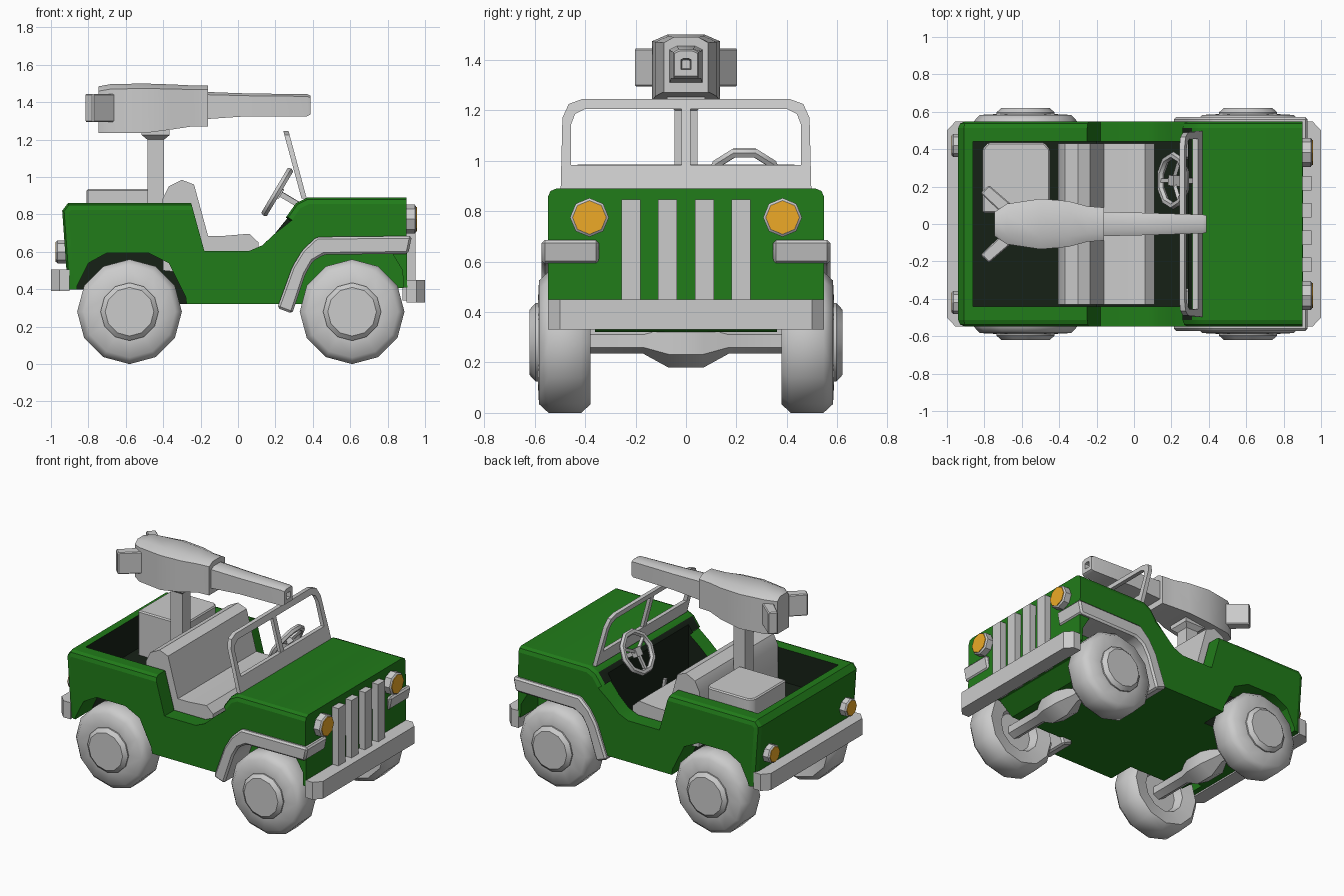
import bpy, bmesh, math
from mathutils import Vector

if "Cube" in bpy.data.objects:
    bpy.data.objects.remove(bpy.data.objects["Cube"])


def material(name, rgb):
    m = bpy.data.materials.new(name)
    m.diffuse_color = (*rgb, 1)
    m.use_nodes = True
    m.node_tree.nodes["Principled BSDF"].inputs["Base Color"].default_value = m.diffuse_color
    return m


GREEN = material("green_paint", (0.015, 0.2, 0.01))
DARK = material("dark_interior", (0.008, 0.015, 0.008))
ORANGE = material("orange_lens", (0.85, 0.4, 0.02))


def smooth(ob, angle):
    bpy.ops.object.select_all(action='DESELECT')
    ob.select_set(True)
    bpy.context.view_layer.objects.active = ob
    bpy.ops.object.shade_smooth_by_angle(angle=math.radians(angle))


def rings(name, loops, mat=None, closed=False, angle=32, bevel=0):
    """Skin a list of equal-length point loops; cap the ends unless closed."""
    bm = bmesh.new()
    vs = [[bm.verts.new(p) for p in loop] for loop in loops]
    n = len(vs[0])
    pairs = list(zip(vs, vs[1:])) + ([(vs[-1], vs[0])] if closed else [])
    for a, b in pairs:
        for i in range(n):
            j = (i + 1) % n
            bm.faces.new((a[i], a[j], b[j], b[i]))
    if not closed:
        bm.faces.new(vs[0])
        bm.faces.new(vs[-1])
    bmesh.ops.recalc_face_normals(bm, faces=bm.faces)
    if bevel:
        bmesh.ops.bevel(bm, geom=bm.edges[:], offset=bevel, segments=1,
                        affect='EDGES', clamp_overlap=True)
    me = bpy.data.meshes.new(name)
    bm.to_mesh(me)
    bm.free()
    ob = bpy.data.objects.new(name, me)
    bpy.context.collection.objects.link(ob)
    if mat:
        me.materials.append(mat)
    smooth(ob, angle)
    return ob


def prism(name, pts, y0, y1, **kw):
    """Side profile (x, z) extruded along y."""
    return rings(name, [[(x, y, z) for x, z in pts] for y in (y0, y1)], **kw)


def slab(name, pts, z0, z1, **kw):
    """Plan outline (x, y) extruded along z."""
    return rings(name, [[(x, y, z) for x, y in pts] for z in (z0, z1)], **kw)


def box(name, x0, x1, y0, y1, z0, z1, **kw):
    return slab(name, [(x0, y0), (x1, y0), (x1, y1), (x0, y1)], z0, z1, **kw)


def lathe(name, c, axis, prof, n, **kw):
    """Profile of (distance, radius) turned round the x or y axis."""
    loops = []
    for d, r in prof:
        loop = []
        for i in range(n):
            t = math.tau * i / n
            u, w = r * math.sin(t), r * math.cos(t)
            off = (d, u, w) if axis == 'x' else (u, d, w)
            loop.append(Vector(c) + Vector(off))
        loops.append(loop)
    return rings(name, loops, **kw)


def cut(ob, cutter):
    mod = ob.modifiers.new("cut", 'BOOLEAN')
    mod.operation, mod.object, mod.solver = 'DIFFERENCE', cutter, 'EXACT'
    bpy.context.view_layer.objects.active = ob
    bpy.ops.object.modifier_apply(modifier=mod.name)
    bpy.data.objects.remove(cutter)


# Body: side profile with softened shoulders
outline = [(-.91, .40), (-.94, .82), (-.91, .86), (-.25, .86), (-.18, .605), (.06, .605),
           (.13, .635), (.2, .7), (.26, .79), (.31, .86), (.37, .89), (.9, .89),
           (.905, .41), (.8, .40), (.7, .32), (-.7, .32), (-.8, .40)]
body = prism("body", outline, -.548, .548, mat=GREEN)
bm = bmesh.new()
bm.from_mesh(body.data)
shoulder = []
for e in bm.edges:
    a, b = (v.co for v in e.verts)
    if a.y * b.y > 0 and max(a.z, b.z) > .8 and min(a.x, b.x) < .89 \
            and not (-.26 < min(a.x, b.x) < .25):
        shoulder.append(e)
bmesh.ops.bevel(bm, geom=shoulder, offset=.035, segments=2, profile=.5, affect='EDGES')
bm.to_mesh(body.data)
bm.free()

# Tub and wheel arches cut out of the body
cut(body, prism("tub_cutter", [(-.86, 1.2), (-.86, .63), (-.2, .63), (-.2, .42),
                               (.29, .42), (.29, 1.2)], -.44, .44))
for s in (-1, 1):
    cut(body, prism("arch_cutter", [(-.88, .2), (-.86, .42), (-.8, .54), (-.7, .595), (-.48, .595),
                                    (-.37, .54), (-.28, .36), (-.26, .2)], .36 * s, .7 * s))
    cut(body, prism("arch_cutter", [(.26, .2), (.32, .42), (.4, .57), (.45, .6), (.82, .6),
                                    (.88, .5), (.89, .2)], .36 * s, .7 * s))
body.data.materials.clear()
body.data.materials.append(GREEN)
body.data.materials.append(DARK)
for f in body.data.polygons:
    c = f.center
    f.material_index = int(abs(c.y) < .442 and -.862 < c.x < .292 and .41 < c.z < .85)
smooth(body, 35)

# Wheels and axles
for x, end in ((-.58, "rear"), (.61, "front")):
    for s, side in ((-1, "right"), (1, "left")):
        tyre = [(.45, .13), (.395, .15), (.378, .245), (.415, .28), (.545, .28), (.583, .245), (.588, .15)]
        hub = [(.56, .155), (.597, .155), (.62, .13)]
        lathe(f"{end}_{side}_tyre", (x, 0, .28), 'y', [(d * s, r) for d, r in tyre], 12, angle=55)
        lathe(f"{end}_{side}_hub", (x, 0, .28), 'y', [(d * s, r) for d, r in hub], 12)
    lathe(f"{end}_axle", (x, 0, .285), 'y', [(-.46, .05), (-.17, .05), (-.07, .105),
                                            (.07, .105), (.17, .05), (.46, .05)], 6)

# Front fenders
for s in (-1, 1):
    prism("front_fender", [(.21, .30), (.29, .52), (.345, .61), (.42, .68), (.93, .685), (.91, .59),
                           (.46, .585), (.4, .55), (.36, .48), (.29, .27)], .345 * s, .572 * s,
          bevel=.012)

# Bumpers
for s, z0, z1, name in ((1, .33, .45, "front_bumper"), (-1, .39, .505, "rear_bumper")):
    slab(name, [(.9 * s, -.548), (.955 * s, -.548), (s, -.5), (s, .5), (.955 * s, .548), (.9 * s, .548)],
         z0, z1)

# Grille bars
for y in (-.218, -.073, .073, .218):
    box("grille_bar", .88, .948, y - .038, y + .038, .34, .847)

# Lights: grey rim with an orange lens
for s in (-1, 1):
    for name, x, y, z, r, d in (("headlight", .89, .383, .775, .077, 1),
                                ("tail_light", -.91, .42, .60, .062, -1)):
        lathe(name + "_rim", (x, y * s, z), 'x', [(0, r), (.055 * d, r), (.063 * d, r * .87)], 8)
        lathe(name + "_lens", (x, y * s, z), 'x', [(.05 * d, r * .86), (.067 * d, r * .86)], 8, mat=ORANGE)

# Bench seat
prism("bench_seat", [(-.40, .5), (-.405, .88), (-.37, .95), (-.30, .985), (-.235, .96), (-.16, .685),
                     (-.08, .685), (.06, .697), (.11, .65), (.11, .45)], -.43, .43)

# Windscreen frame leaning back, with a centre post
half_outer = [(.497, .885), (.49, 1.17), (.465, 1.225), (.41, 1.245)]
half_inner = [(.455, .982), (.457, 1.14), (.44, 1.185), (.40, 1.205)]


def screen(half, off):
    pts = half + [(-y, z) for y, z in reversed(half)]
    return [(.355 - .27 * (z - .88) + off, y, z) for y, z in pts]


rings("windscreen_frame", [screen(half_outer, .014), screen(half_inner, .014),
                           screen(half_inner, -.014), screen(half_outer, -.014)], closed=True)
rings("windscreen_post", [screen([(.018, .95), (.018, 1.22)], o) for o in (-.012, .012)])

# Steering wheel: rim, hub, spokes and column
centre = Vector((.21, .232, .92))
normal = Vector((-.86, 0, .51)).normalized()
side = Vector((0, 1, 0))
up = normal.cross(side)


def rod(name, a, b, w):
    d = (b - a).normalized()
    p = d.orthogonal().normalized() * w
    q = d.cross(p)
    rings(name, [[e + p, e + q, e - p, e - q] for e in (a, b)])


bpy.ops.mesh.primitive_torus_add(major_segments=10, minor_segments=6, major_radius=.135, minor_radius=.02,
                                 location=centre, rotation=normal.to_track_quat('Z', 'Y').to_euler())
bpy.context.object.name = "steering_rim"
smooth(bpy.context.object, 40)
rod("steering_hub", centre - normal * .025, centre + normal * .015, .04)
for k in range(3):
    t = math.tau * k / 3 + math.pi / 2
    rod("steering_spoke", centre, centre + (side * math.cos(t) + up * math.sin(t)) * .13, .014)
rod("steering_column", centre, centre - normal * .16, .02)
rod("gear_lever", Vector((.2, 0, .4)), Vector((.16, 0, .66)), .014)

# Ammunition box and gun post in the rear tub
slab("cargo_box", [(-.81, .06), (-.45, .06), (-.45, .40), (-.48, .435), (-.78, .435), (-.81, .40)],
     .6, .935, bevel=.008)
rings("gun_post", [[(-.44 + a * w, b * w, z) for a, b in ((-1, -1), (1, -1), (1, 1), (-1, 1))]
                   for z, w in ((.6, .045), (1.2, .045), (1.225, .075), (1.26, .075))])


# Gun: lofted cross-sections (x, half width, bottom, top)
def sections(rows):
    return [[(x, -w, a), (x, w, a), (x, w, b - .1 * (b - a)), (x, w * .55, b), (x, -w * .55, b),
             (x, -w, b - .1 * (b - a))] for x, w, a, b in rows]


rings("gun_body", sections([(-.745, .065, 1.235, 1.485), (-.68, .108, 1.235, 1.497), (-.5, .135, 1.235, 1.5),
                            (-.35, .122, 1.255, 1.495), (-.25, .095, 1.27, 1.49),
                            (-.16, .088, 1.27, 1.49)]), angle=40)
rings("gun_barrel", sections([(-.17, .065, 1.31, 1.455), (.05, .06, 1.325, 1.447), (.37, .05, 1.325, 1.443),
                              (.387, .045, 1.335, 1.435), (.387, .02, 1.362, 1.405),
                              (.32, .016, 1.365, 1.4)]), angle=40)

# Gun grips splayed outwards
for s in (-1, 1):
    slab("gun_grip", [(-.70, .05 * s), (-.82, .165 * s), (-.775, .207 * s), (-.65, .10 * s)], 1.295, 1.445,
         bevel=.006)
